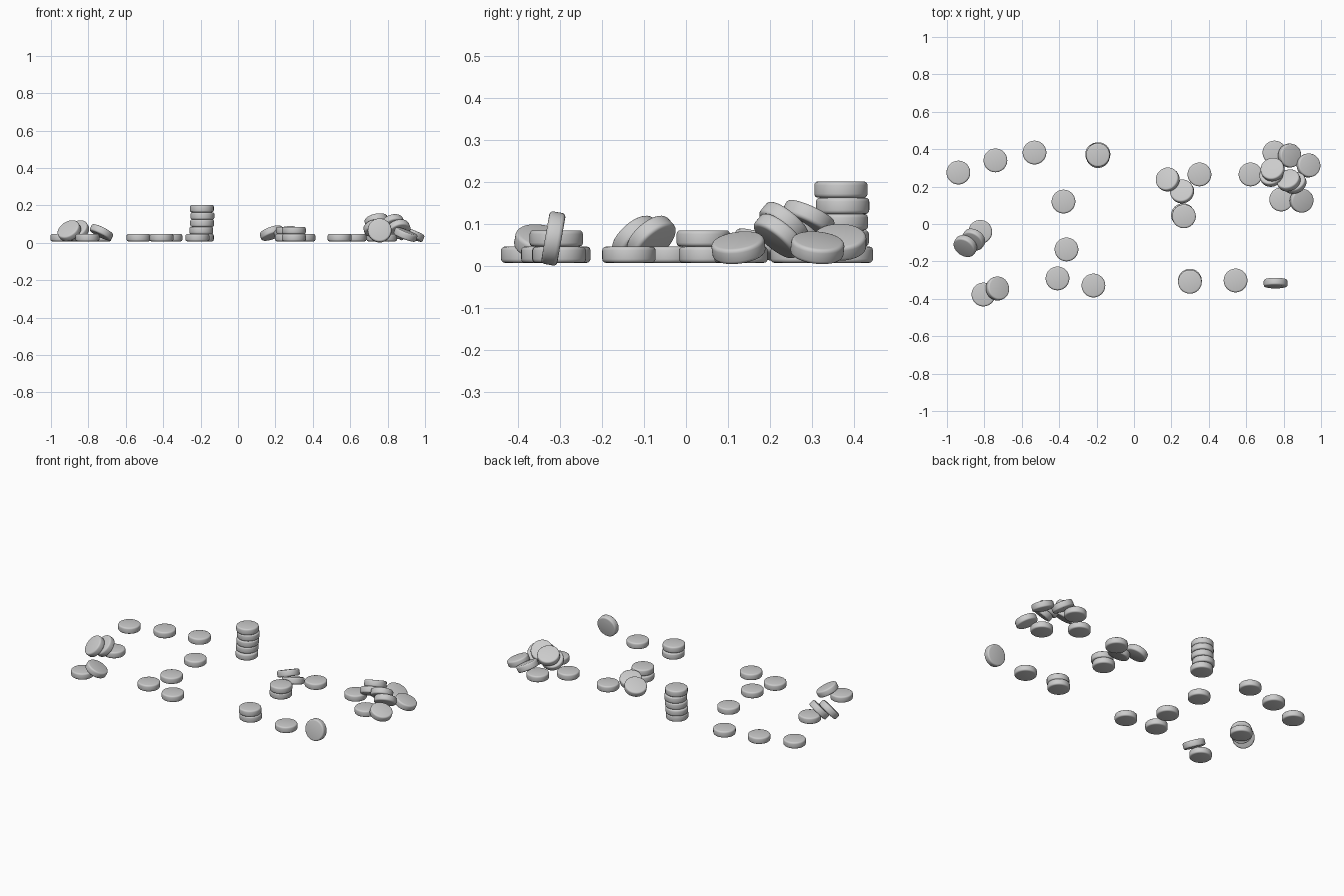
import bpy, bmesh, math
from mathutils import Vector, Matrix

if "Cube" in bpy.data.objects:
    bpy.data.objects.remove(bpy.data.objects["Cube"])

R, T, FLOOR = 0.0635, 0.0388, 0.008
FLAT = FLOOR + T / 2

# shared disc: short cylinder with rounded rims
bm = bmesh.new()
bmesh.ops.create_cone(bm, cap_ends=True, segments=48, radius1=R, radius2=R, depth=T)
rims = [e for e in bm.edges if abs(e.verts[0].co.z - e.verts[1].co.z) < 1e-5]
bmesh.ops.bevel(bm, geom=rims, offset=0.009, segments=3, profile=0.5, affect='EDGES')
for f in bm.faces:
    f.smooth = True
mesh = bpy.data.meshes.new("disc")
bm.to_mesh(mesh)
bm.free()


def disc(name, x, y, z=FLAT, tilt=0, az=0):
    """Place a disc; its upper face leans by tilt degrees toward heading az."""
    ob = bpy.data.objects.new(name, mesh)
    bpy.context.collection.objects.link(ob)
    ob.matrix_world = (Matrix.Translation(Vector((x, y, z)))
                       @ Matrix.Rotation(math.radians(az), 4, 'Z')
                       @ Matrix.Rotation(math.radians(tilt), 4, 'Y'))


# discs lying flat on the floor
for x, y in [(-.939, .275), (-.741, .34), (-.532, .382), (-.377, .12),
             (-.361, -.136), (-.409, -.291), (-.217, -.329), (-.805, -.377),
             (-.822, -.042), (.543, -.302), (.35, .265), (.623, .265),
             (.751, .382), (.787, .131)]:
    disc("flat_disc", x, y)

# neat stacks
STACKS = {
    "tall_stack_disc": [(-.193, .363), (-.197, .372), (-.192, .37), (-.19, .373), (-.193, .369)],
    "left_pair_disc": [(.299, -.303), (.299, -.309)],
    "right_pair_disc": [(.262, .047), (.267, .041)],
}
for name, spots in STACKS.items():
    for i, (x, y) in enumerate(spots):
        disc(name, x, y, FLAT + i * T)

# discs leaning on their neighbours
for x, y, z, tilt, az in [(-.73, -.345, .056, 28, 20),
                          (-.858, -.083, .064, 48, 235), (-.902, -.118, .064, 48, 235),
                          (.257, .174, .051, 22, 120), (.18, .238, .052, 25, 140)]:
    disc("leaning_disc", x, y, z, tilt, az)

# disc standing on its rim
disc("standing_disc", .757, -.316, .066, 80, 270)

# tumbled heap
for x, y, z, tilt, az in [(.832, .366, .057, 28, 0), (.933, .313, .044, 22, 15),
                          (.896, .125, .044, 22, -20),
                          (.735, .26, .08, 34, 115), (.741, .291, .115, 27, 115),
                          (.858, .22, .072, 42, 115), (.826, .233, .1, 42, 115)]:
    disc("heap_disc", x, y, z, tilt, az)
